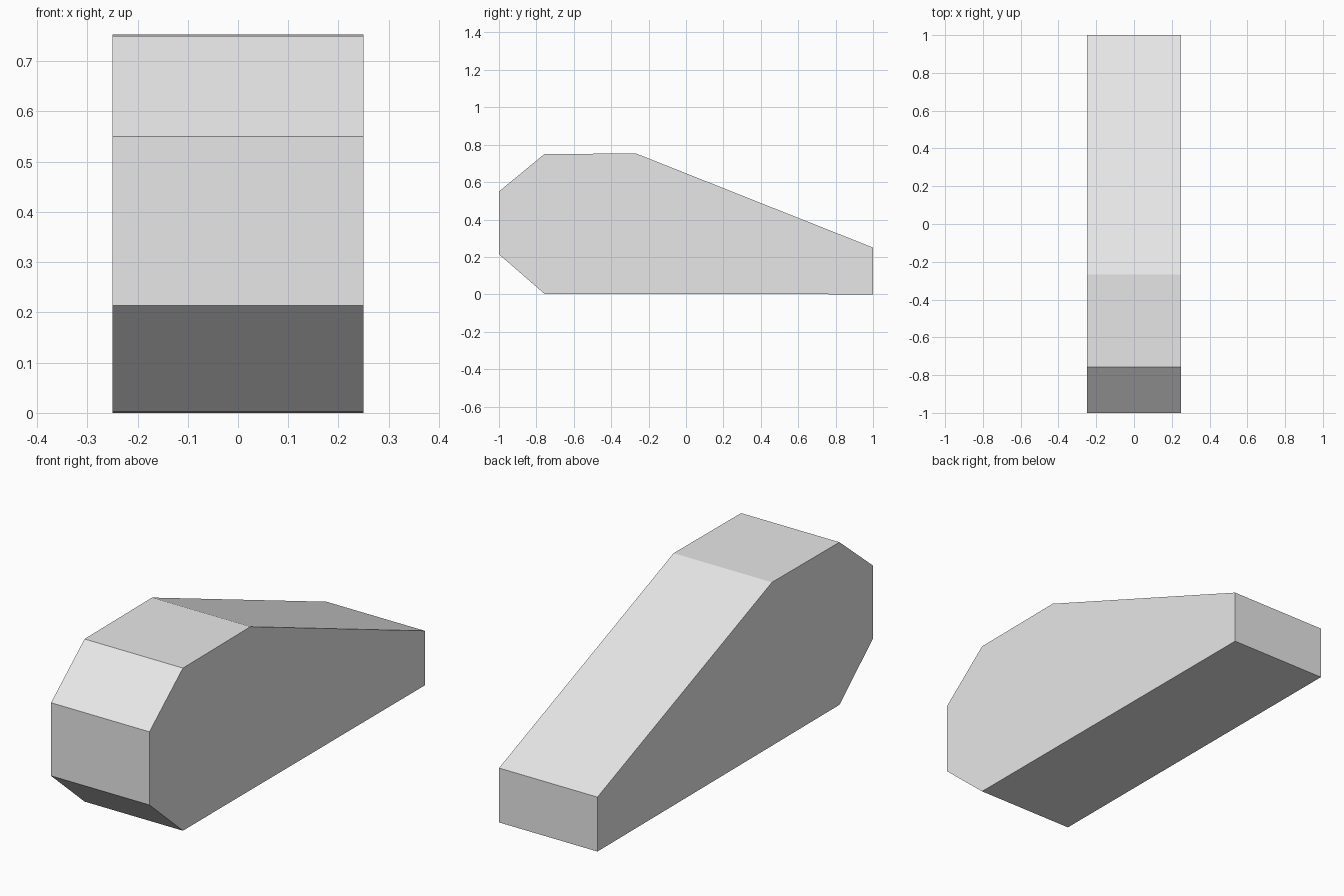
import bpy
import bmesh
from mathutils import Vector

default = bpy.data.objects.get("Cube")
if default:
    bpy.data.objects.remove(default, do_unlink=True)

# Single light grey material
grey = bpy.data.materials.new("light_grey")
grey.use_nodes = True
colour = (0.8, 0.8, 0.8, 1)
grey.diffuse_color = colour
grey.node_tree.nodes["Principled BSDF"].inputs["Base Color"].default_value = colour

# Side profile (y, z): bevelled nose, flat top, long sloping tail
WIDTH = 0.5
profile = [(-1, 0.214), (-0.757, 0.003), (1, 0), (1, 0.25),
           (-0.267, 0.753), (-0.757, 0.75), (-1, 0.55)]


def extruded_body(name, outline, width, material):
    bm = bmesh.new()
    side = bm.faces.new([bm.verts.new((-width / 2, y, z)) for y, z in outline])
    out = bmesh.ops.extrude_face_region(bm, geom=[side])
    moved = [v for v in out["geom"] if isinstance(v, bmesh.types.BMVert)]
    bmesh.ops.translate(bm, verts=moved, vec=Vector((width, 0, 0)))
    # Keep the starting cap so the solid is closed on both sides
    if not side.is_valid or len(bm.faces) < len(outline) + 2:
        bmesh.ops.holes_fill(bm, edges=bm.edges[:], sides=0)
    bmesh.ops.recalc_face_normals(bm, faces=bm.faces[:])
    mesh = bpy.data.meshes.new(name)
    bm.to_mesh(mesh)
    bm.free()
    mesh.materials.append(material)
    obj = bpy.data.objects.new(name, mesh)
    bpy.context.collection.objects.link(obj)
    return obj


extruded_body("wedge_body", profile, WIDTH, grey)
